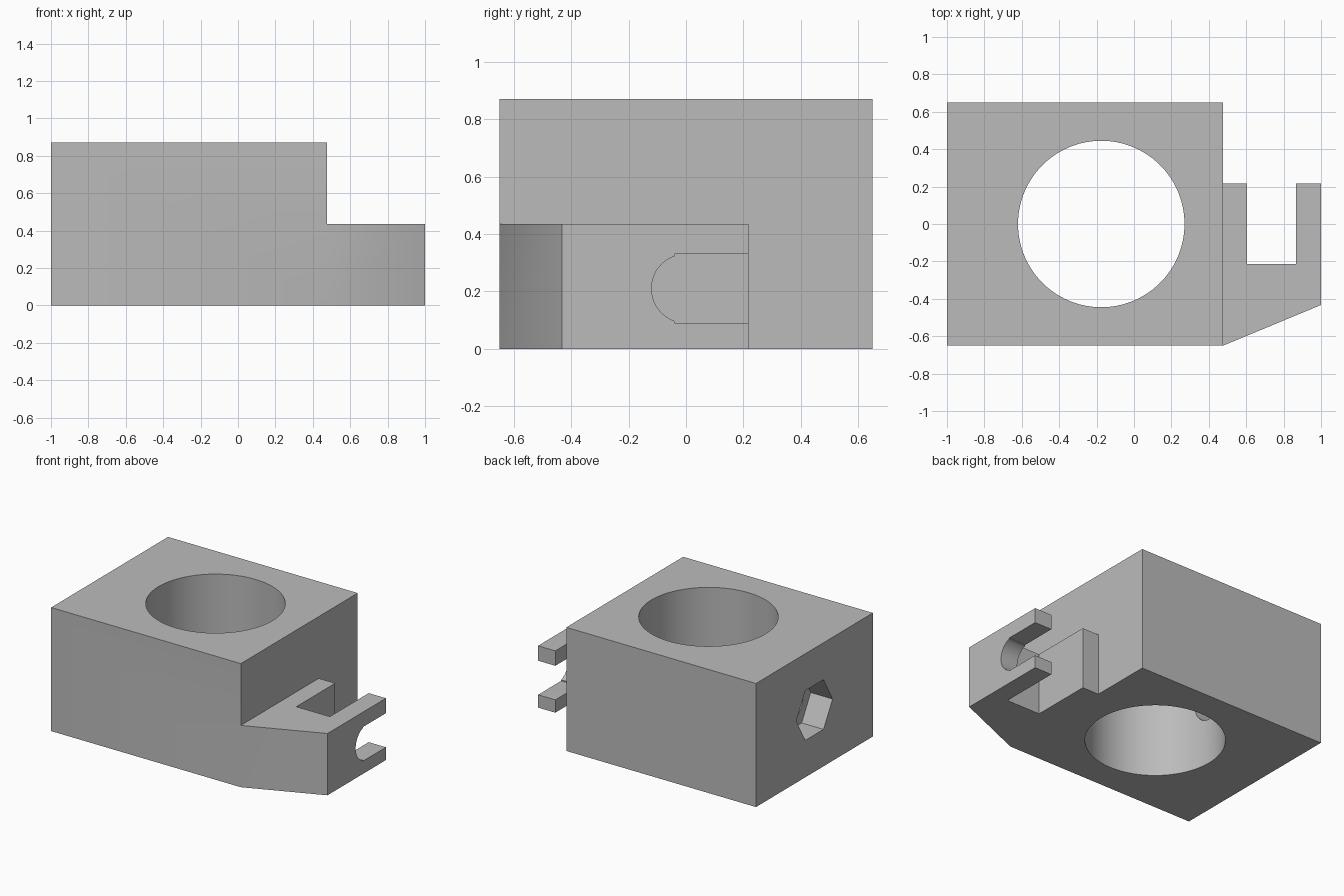
import bpy
import bmesh
import math
from mathutils import Matrix

if "Cube" in bpy.data.objects:
    bpy.data.objects.remove(bpy.data.objects["Cube"], do_unlink=True)

grey = bpy.data.materials.new("plain grey")
grey.use_nodes = True
COLOUR = (0.5, 0.5, 0.5, 1)
grey.diffuse_color = COLOUR
grey.node_tree.nodes["Principled BSDF"].inputs["Base Color"].default_value = COLOUR


def make_object(name, bm):
    bmesh.ops.recalc_face_normals(bm, faces=bm.faces)
    mesh = bpy.data.meshes.new(name)
    bm.to_mesh(mesh)
    bm.free()
    mesh.materials.append(grey)
    obj = bpy.data.objects.new(name, mesh)
    bpy.context.collection.objects.link(obj)
    return obj


def prism(name, outline, z0, z1):
    """Extrude a plan outline from z0 up to z1."""
    bm = bmesh.new()
    face = bm.faces.new([bm.verts.new((x, y, z0)) for x, y in outline])
    new = bmesh.ops.extrude_face_region(bm, geom=[face])["geom"]
    bmesh.ops.translate(bm, vec=(0, 0, z1 - z0),
                        verts=[v for v in new if isinstance(v, bmesh.types.BMVert)])
    return make_object(name, bm)


def box(name, x0, x1, y0, y1, z0, z1):
    return prism(name, [(x0, y0), (x1, y0), (x1, y1), (x0, y1)], z0, z1)


def rod(name, sides, radius, start, end, axis):
    """Cylinder between two points lying along the x or z axis."""
    centre = [(a + b) / 2 for a, b in zip(start, end)]
    length = math.dist(start, end)
    turn = Matrix.Rotation(math.pi / 2, 4, "Y") if axis == "x" else Matrix()
    bm = bmesh.new()
    bmesh.ops.create_cone(bm, cap_ends=True, segments=sides, radius1=radius,
                          radius2=radius, depth=length,
                          matrix=Matrix.Translation(centre) @ turn)
    return make_object(name, bm)


def combine(target, tool, operation):
    mod = target.modifiers.new(tool.name, "BOOLEAN")
    mod.operation = operation
    mod.solver = "EXACT"
    mod.object = tool
    bpy.ops.object.select_all(action="DESELECT")
    bpy.context.view_layer.objects.active = target
    target.select_set(True)
    bpy.ops.object.modifier_apply(modifier=mod.name)
    bpy.data.objects.remove(tool, do_unlink=True)


# Main block with the side arm fused on
EDGE = 0.477
body = box("clamp_block", -1, EDGE, -0.65, 0.65, 0, 0.87)
arm = prism("side_arm", [(0.4, -0.6), (EDGE, -0.65), (1, -0.433), (1, 0.217), (0.4, 0.217)],
            0, 0.435)
combine(body, arm, "UNION")

# Vertical bore, nut pocket and the bolt hole joining them
cutters = [
    rod("main_bore", 96, 0.445, (-0.175, 0, -0.1), (-0.175, 0, 1), "z"),
    rod("nut_pocket", 6, 0.202, (-1.1, 0, 0.435), (-0.83, 0, 0.435), "x"),
    rod("bolt_hole", 40, 0.115, (-0.9, 0, 0.435), (-0.4, 0, 0.435), "x"),
    # Fork gap, and the rounded open slot through the outer prong
    box("fork_gap", 0.605, 0.866, -0.215, 0.4, -0.1, 0.6),
    rod("slot_end", 48, 0.12, (0.75, 0, 0.21), (1.1, 0, 0.21), "x"),
    box("slot_mouth", 0.75, 1.1, -0.04, 0.4, 0.09, 0.33),
]
for cutter in cutters:
    combine(body, cutter, "DIFFERENCE")

bpy.ops.object.shade_smooth_by_angle(angle=math.radians(30))
